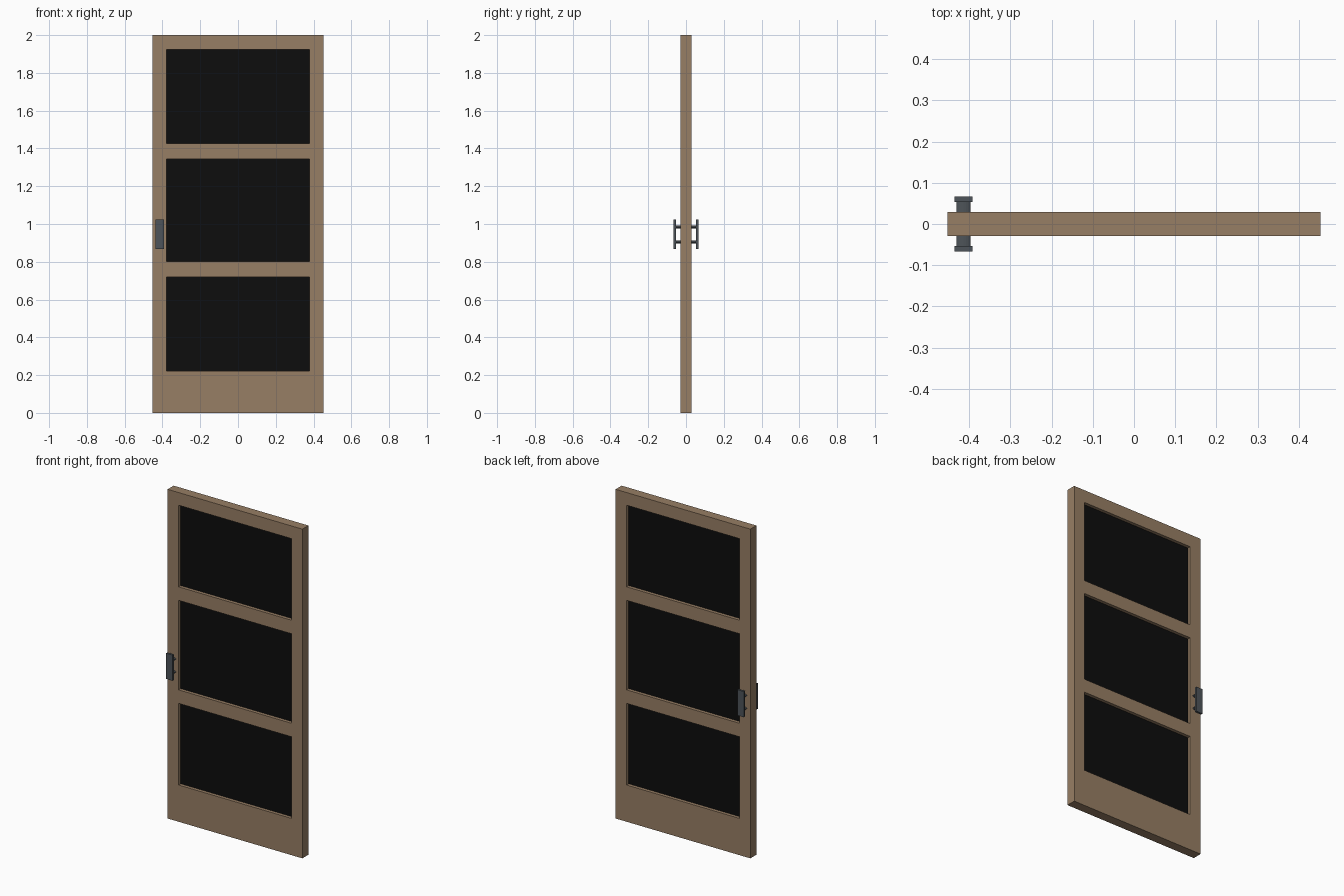
import bpy, bmesh
from mathutils import Matrix

if "Cube" in bpy.data.objects:
    bpy.data.objects.remove(bpy.data.objects["Cube"])

def material(name, rgb):
    m = bpy.data.materials.new(name)
    m.diffuse_color = (*rgb, 1)
    m.use_nodes = True
    m.node_tree.nodes["Principled BSDF"].inputs["Base Color"].default_value = m.diffuse_color
    return m

wood = material("brown wood", (0.31, 0.21, 0.128))
black = material("black glass", (0.004, 0.004, 0.004))
metal = material("dark grey metal", (0.075, 0.088, 0.1))

def finish(bm, name, mat):
    bmesh.ops.recalc_face_normals(bm, faces=bm.faces)
    me = bpy.data.meshes.new(name)
    bm.to_mesh(me)
    bm.free()
    me.materials.append(mat)
    ob = bpy.data.objects.new(name, me)
    bpy.context.collection.objects.link(ob)
    return ob

def box(name, mat, lo, hi):
    bm = bmesh.new()
    bmesh.ops.create_cube(bm, size=1)
    for v in bm.verts:
        v.co = [lo[i] if v.co[i] < 0 else hi[i] for i in range(3)]
    return finish(bm, name, mat)

W, OPEN, T = 0.453, 0.379, 0.058
PANELS = [(0.223, 0.719), (0.801, 1.345), (1.427, 1.923)]

# Door frame: flat grid with three openings, thickened
xs = [-W, -OPEN, OPEN, W]
zs = [0] + [z for p in PANELS for z in p] + [2]
bm = bmesh.new()
grid = [[bm.verts.new((x, 0, z)) for x in xs] for z in zs]
for j in range(len(zs) - 1):
    for i in range(3):
        if i == 1 and j % 2 == 1:
            continue
        bm.faces.new((grid[j][i], grid[j][i + 1], grid[j + 1][i + 1], grid[j + 1][i]))
frame = finish(bm, "door_frame", wood)
mod = frame.modifiers.new("thickness", 'SOLIDIFY')
mod.thickness = T
mod.offset = 0

# Recessed glass panels
for k, (z0, z1) in enumerate(PANELS):
    box(f"glass_panel_{k + 1}", black, (-OPEN, -0.009, z0), (OPEN, 0.009, z1))

# Pull handles on both sides: a plate held by two flattened posts
HX = -0.414
for side, s in (("front", -1), ("back", 1)):
    ya, yb = sorted((s * 0.054, s * 0.067))
    box(f"{side}_handle_plate", metal, (HX - 0.0215, ya, 0.867), (HX + 0.0215, yb, 1.023))
    for n, z in (("lower", 0.905), ("upper", 0.984)):
        bm = bmesh.new()
        bmesh.ops.create_cone(bm, cap_ends=True, segments=16, radius1=1, radius2=1, depth=0.03,
                              matrix=Matrix.Rotation(1.5707963, 4, 'X'))
        for v in bm.verts:
            v.co = (v.co.x * 0.017 + HX, v.co.y + s * 0.041, v.co.z * 0.007 + z)
        finish(bm, f"{side}_handle_{n}_post", metal)
